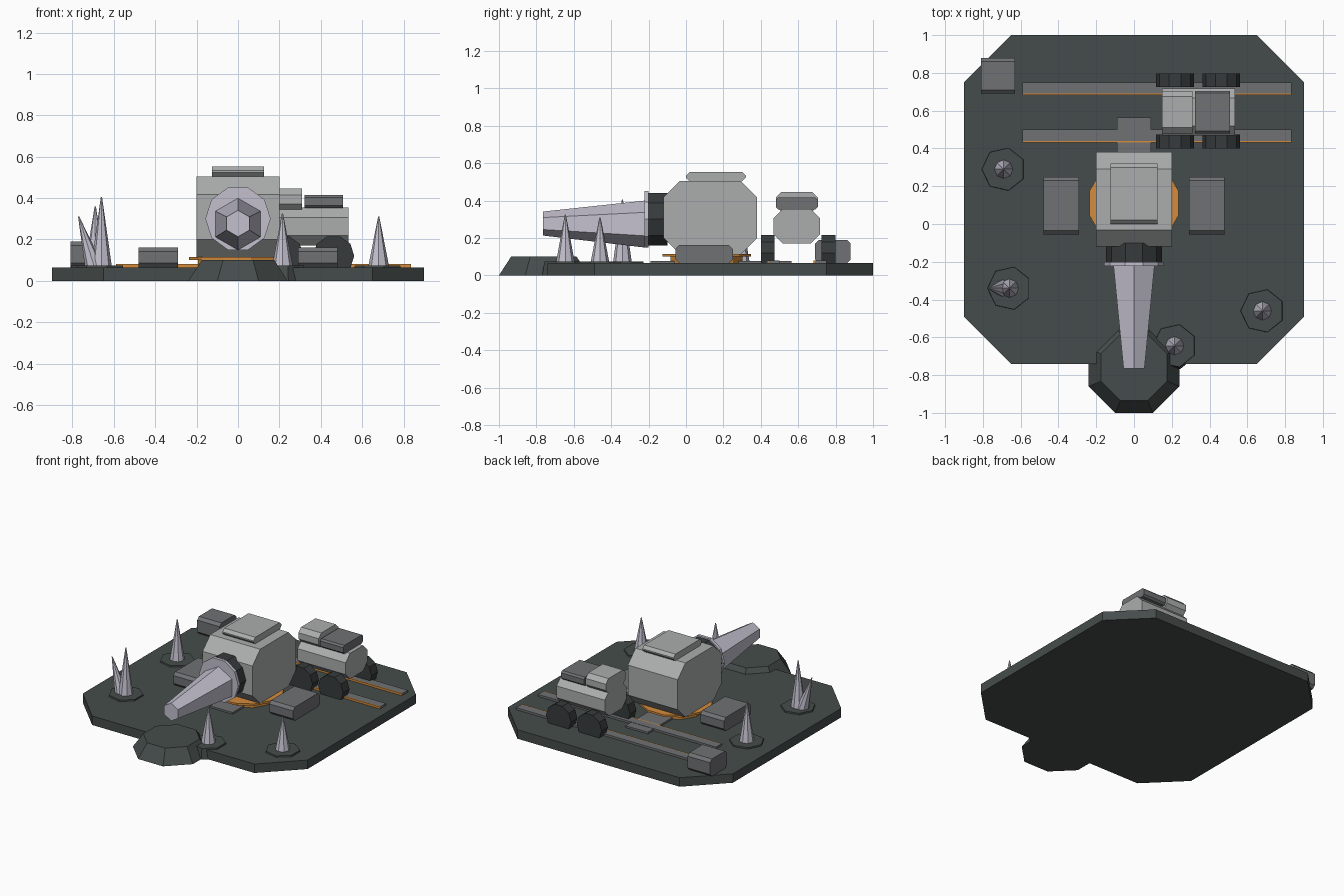
import bpy, bmesh, math
from mathutils import Vector

if "Cube" in bpy.data.objects:
    bpy.data.objects.remove(bpy.data.objects["Cube"])


def material(name, rgb):
    m = bpy.data.materials.new(name)
    m.diffuse_color = (*rgb, 1)
    m.use_nodes = True
    m.node_tree.nodes["Principled BSDF"].inputs["Base Color"].default_value = m.diffuse_color
    return m


GROUND = material("dark_ground", (0.060, 0.073, 0.070))
DARK = material("dark_rubber", (0.038, 0.044, 0.044))
LIGHT = material("light_grey", (0.41, 0.42, 0.42))
GREY = material("mid_grey", (0.160, 0.164, 0.174))
PALE = material("pale_crystal", (0.55, 0.53, 0.62))
ORANGE = material("orange", (0.66, 0.26, 0.045))


def loft(name, rings, mat):
    """Closed solid through rings of equal point count."""
    bm = bmesh.new()
    loops = [[bm.verts.new(p) for p in ring] for ring in rings]
    n = len(loops[0])
    for a, b in zip(loops, loops[1:]):
        for i in range(n):
            j = (i + 1) % n
            bm.faces.new((a[i], a[j], b[j], b[i]))
    bm.faces.new(loops[0])
    bm.faces.new(loops[-1])
    bmesh.ops.recalc_face_normals(bm, faces=bm.faces)
    me = bpy.data.meshes.new(name)
    bm.to_mesh(me)
    bm.free()
    me.materials.append(mat)
    ob = bpy.data.objects.new(name, me)
    bpy.context.collection.objects.link(ob)
    return ob


def prism(name, n, p1, r1, p2, r2, mat, axis="z", phase=0.0):
    """Regular n-sided frustum from p1 to p2, rings square to the axis."""
    u = Vector((1, 0, 0))
    v = Vector((0, 1, 0)) if axis == "z" else Vector((0, 0, 1))
    angles = [math.tau * i / n + phase for i in range(n)]
    rings = [[Vector(p) + r * (u * math.cos(a) + v * math.sin(a)) for a in angles]
             for p, r in ((p1, r1), (p2, r2))]
    return loft(name, rings, mat)


def chamfered(x0, x1, y0, y1, c):
    return [(x0 + c, y0), (x1 - c, y0), (x1, y0 + c), (x1, y1 - c),
            (x1 - c, y1), (x0 + c, y1), (x0, y1 - c), (x0, y0 + c)]


def block(name, x, y, z, c, mat):
    """Box with its four long edges along x chamfered."""
    prof = chamfered(*y, *z, c)
    return loft(name, [[(px, a, b) for a, b in prof] for px in x], mat)


def box(name, x, y, z, mat):
    prof = [(x[0], y[0]), (x[1], y[0]), (x[1], y[1]), (x[0], y[1])]
    return loft(name, [[(a, b, h) for a, b in prof] for h in z], mat)


TOP = 0.065

# Ground slab with cut corners, and the raised mound at the front
slab = chamfered(-0.90, 0.90, -0.74, 1.0, 0.25)
loft("ground_slab", [[(a, b, h) for a, b in slab] for h in (0, TOP)], GROUND)
k = math.cos(math.pi / 8)
prism("front_mound", 8, (0, -0.76, 0), 0.24 / k, (0, -0.76, 0.10), 0.175 / k,
      GROUND, phase=math.pi / 8)

# Crystal spikes on low rocks
for i, (x, y, h) in enumerate([(-0.69, 0.29, 0.36), (-0.66, -0.34, 0.405),
                               (0.68, -0.46, 0.31), (0.215, -0.645, 0.325)]):
    prism(f"rock_{i}", 7, (x, y, 0), 0.127, (x, y, 0.075), 0.115, GROUND,
          phase=math.pi / 7)
    prism(f"spike_{i}", 8, (x, y, 0.07), 0.05, (x, y, h), 0.003, PALE)
prism("leaning_spike", 8, (-0.695, -0.34, 0.07), 0.045, (-0.77, -0.34, 0.31), 0.003, PALE)

# Rails with an orange front edge
for i, y in enumerate((0.44, 0.69)):
    box(f"rail_{i}", (-0.59, 0.835), (y, y + 0.06), (TOP, 0.08), GREY)
    box(f"rail_edge_{i}", (-0.59, 0.835), (y - 0.008, y), (TOP, 0.08), ORANGE)

# Storage boxes and walkway
block("corner_box", (-0.81, -0.63), (0.69, 0.88), (TOP, 0.19), 0.02, GREY)
for side, x in (("left", (-0.48, -0.29)), ("right", (0.29, 0.48))):
    block(f"{side}_box", x, (-0.055, 0.25), (TOP, 0.162), 0.02, GREY)
box("walkway", (-0.09, 0.09), (-0.19, 0.565), (TOP, 0.078), GREY)

# Turntable
prism("turntable_base", 12, (0, 0.11, TOP), 0.20, (0, 0.11, 0.10), 0.20, ORANGE,
      phase=math.pi / 12)
prism("turntable_ring", 12, (0, 0.11, 0.10), 0.245, (0, 0.11, 0.114), 0.245, ORANGE,
      phase=math.pi / 12)

# Main housing and roof hatch
block("housing", (-0.20, 0.20), (-0.12, 0.38), (0.112, 0.505), 0.088, LIGHT)
block("roof_hatch", (-0.125, 0.125), (0.0, 0.32), (0.503, 0.552), 0.02, LIGHT)

# Collar, flange and tapering six-sided barrel
prism("collar", 10, (0, -0.10, 0.30), 0.148, (0, -0.205, 0.30), 0.148, DARK, "y")
prism("flange", 10, (0, -0.20, 0.30), 0.158, (0, -0.222, 0.30), 0.158, PALE, "y")
prism("barrel", 6, (0, -0.215, 0.274), 0.126, (0, -0.765, 0.277), 0.064, PALE, "y",
      phase=math.pi / 6)

# Rail vehicle: body, cab, load and wheels
block("vehicle_body", (0.148, 0.535), (0.468, 0.717), (0.17, 0.355), 0.05, LIGHT)
block("vehicle_cab", (0.148, 0.31), (0.48, 0.705), (0.34, 0.445), 0.03, LIGHT)
block("vehicle_load", (0.322, 0.507), (0.48, 0.705), (0.353, 0.415), 0.012, GREY)
for i, x in enumerate((0.217, 0.462)):
    for j, y in enumerate((0.40, 0.725)):
        prism(f"wheel_{i}_{j}", 10, (x, y, 0.12), 0.10, (x, y + 0.073, 0.12), 0.10,
              DARK, "y")
